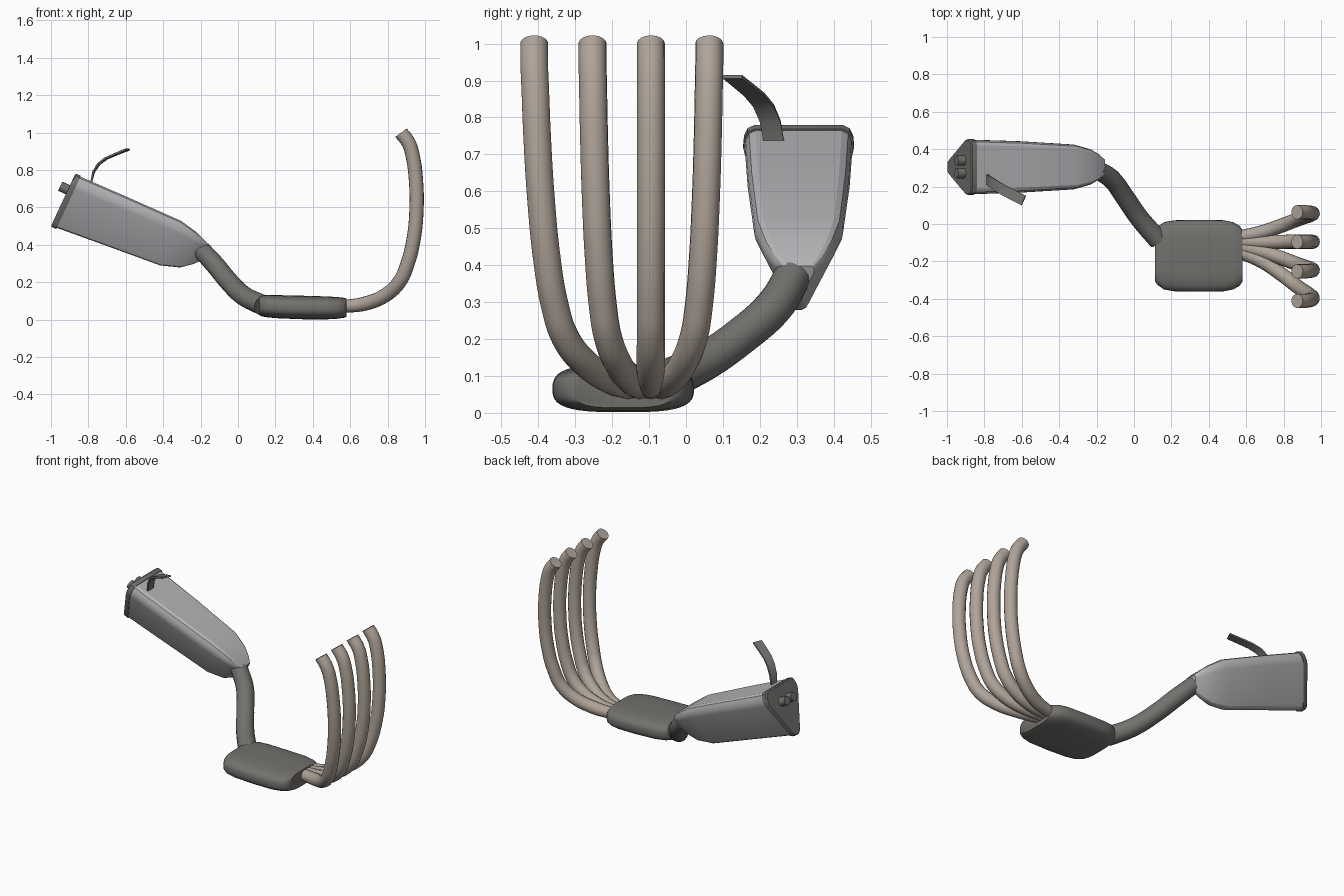
import bpy, bmesh, math
from mathutils import Vector

if "Cube" in bpy.data.objects:
    bpy.data.objects.remove(bpy.data.objects["Cube"])


def material(name, rgb):
    m = bpy.data.materials.new(name)
    m.diffuse_color = (*rgb, 1)
    m.use_nodes = True
    m.node_tree.nodes["Principled BSDF"].inputs["Base Color"].default_value = m.diffuse_color
    return m


SILVER = material("brushed silver", (0.46, 0.46, 0.48))
DARK = material("dark steel", (0.17, 0.165, 0.155))
WARM = material("warm steel", (0.43, 0.37, 0.32))


def finish(obj, mat, angle=35):
    obj.data.materials.clear()
    obj.data.materials.append(mat)
    bpy.ops.object.select_all(action='DESELECT')
    obj.select_set(True)
    bpy.context.view_layer.objects.active = obj
    bpy.ops.object.shade_smooth_by_angle(angle=math.radians(angle))


def loft(name, rings, mat, angle=35):
    """Skin a list of equal-sized point rings and cap both ends."""
    bm = bmesh.new()
    loops = [[bm.verts.new(p) for p in ring] for ring in rings]
    n = len(loops[0])
    for a, b in zip(loops, loops[1:]):
        for i in range(n):
            j = (i + 1) % n
            bm.faces.new((a[i], a[j], b[j], b[i]))
    bm.faces.new(loops[0])
    bm.faces.new(loops[-1])
    bmesh.ops.recalc_face_normals(bm, faces=bm.faces)
    me = bpy.data.meshes.new(name)
    bm.to_mesh(me)
    bm.free()
    obj = bpy.data.objects.new(name, me)
    bpy.context.collection.objects.link(obj)
    finish(obj, mat, angle)
    return obj


def tube(name, pts, radii, mat):
    """Round capped pipe along a smooth path."""
    cu = bpy.data.curves.new(name, 'CURVE')
    cu.dimensions = '3D'
    cu.bevel_depth = 1.0
    cu.bevel_resolution = 6
    cu.resolution_u = 6
    cu.use_fill_caps = True
    sp = cu.splines.new('BEZIER')
    sp.bezier_points.add(len(pts) - 1)
    for bp, p, r in zip(sp.bezier_points, pts, radii):
        bp.co = p
        bp.radius = r
        bp.handle_left_type = bp.handle_right_type = 'AUTO'
    obj = bpy.data.objects.new(name, cu)
    bpy.context.collection.objects.link(obj)
    bpy.ops.object.select_all(action='DESELECT')
    obj.select_set(True)
    bpy.context.view_layer.objects.active = obj
    bpy.ops.object.convert(target='MESH')
    obj = bpy.context.view_layer.objects.active
    finish(obj, mat, 50)


# Silencer frame: u runs along the body, w across it, v is sideways (y)
U, W, ORIGIN = Vector((0.907, 0, -0.42)), Vector((0.42, 0, 0.907)), Vector((-1.0, 0.305, 0.50))


def local(u, v, w):
    return ORIGIN + U * u + W * w + Vector((0, v, 0))


def shield(u, w0, w1, hw):
    """Rounded triangular section, wide at the top."""
    h = w1 - w0
    half = [(0.10, 0), (0.20, 0.025), (0.28, 0.09), (0.97, 0.75), (1.0, 0.82),
            (0.985, 0.90), (0.92, 0.97), (0.80, 1.0)]
    prof = half + [(-a, b) for a, b in reversed(half)]
    return [local(u, a * hw, w0 + b * h) for a, b in prof]


# Silencer body and its end cap
loft("silencer_body", [shield(0.025, 0.004, 0.306, 0.146), shield(0.30, 0.028, 0.313, 0.138),
                       shield(0.62, 0.055, 0.318, 0.120), shield(0.72, 0.09, 0.298, 0.095),
                       shield(0.775, 0.135, 0.278, 0.068), shield(0.81, 0.175, 0.262, 0.042)],
     SILVER, 25)
loft("silencer_end_cap", [shield(0.0, 0.004, 0.305, 0.145), shield(0.006, -0.002, 0.311, 0.150),
                          shield(0.032, -0.002, 0.311, 0.150)], DARK)

# Twin outlets
for side, v in (("left", 0.034), ("right", -0.034)):
    rings = [[local(u, v + 0.027 * math.cos(t), 0.215 + 0.027 * math.sin(t))
              for t in (k * math.tau / 20 for k in range(20))] for u in (-0.045, 0.01)]
    loft("outlet_" + side, rings, DARK)

# Curved mounting strap on top of the silencer
strap = [(-0.785, 0.238, 0.735), (-0.772, 0.228, 0.79), (-0.745, 0.21, 0.832),
         (-0.705, 0.185, 0.862), (-0.65, 0.156, 0.886), (-0.59, 0.126, 0.91)]
rings = []
for i, p in enumerate(strap):
    p = Vector(p)
    along = Vector(strap[min(i + 1, 5)]) - Vector(strap[max(i - 1, 0)])
    side = Vector((0.45 * i / 5, 1, 0)).normalized() * 0.028
    thick = along.cross(side).normalized() * 0.005
    rings.append([p + side + thick, p - side + thick, p - side - thick, p + side - thick])
loft("mounting_strap", rings, DARK)

# Link pipe between silencer and collector
tube("link_pipe", [(-0.195, 0.29, 0.372), (-0.12, 0.24, 0.29), (-0.05, 0.145, 0.205),
                   (0.03, 0.03, 0.128), (0.13, -0.085, 0.078)],
     [0.05, 0.052, 0.052, 0.053, 0.055], DARK)


# Collector box
def oval(x, hy, z0, z1):
    ring = []
    for k in range(40):
        c, s = math.cos(k * math.tau / 40), math.sin(k * math.tau / 40)
        ring.append((x, -0.17 + hy * math.copysign(abs(c) ** 0.6, c),
                     (z0 + z1) / 2 + (z1 - z0) / 2 * math.copysign(abs(s) ** 0.7, s)))
    return ring


loft("collector", [oval(0.112, 0.135, 0.025, 0.122), oval(0.125, 0.155, 0.018, 0.128),
                   oval(0.16, 0.18, 0.012, 0.132), oval(0.22, 0.19, 0.007, 0.131),
                   oval(0.35, 0.192, 0.002, 0.128), oval(0.48, 0.19, 0.002, 0.124),
                   oval(0.53, 0.18, 0.005, 0.121), oval(0.565, 0.16, 0.010, 0.117),
                   oval(0.58, 0.138, 0.014, 0.113)], DARK, 45)

# Four header pipes: shared side profile (x, z, sideways spread)
path = [(0.56, 0.07, 0.0), (0.68, 0.086, 0.18), (0.79, 0.132, 0.46), (0.865, 0.205, 0.68),
        (0.905, 0.295, 0.79), (0.937, 0.42, 0.87), (0.954, 0.58, 0.93), (0.951, 0.75, 0.97),
        (0.933, 0.88, 0.99), (0.912, 0.945, 1.0), (0.872, 1.0, 1.0)]
for i in range(4):
    y0, y1 = -0.150 + 0.027 * i, -0.411 + 0.158 * i
    tube("header_pipe_%d" % (i + 1), [(x, y0 + (y1 - y0) * f, z) for x, z, f in path],
         [0.034] + [0.038] * 10, WARM)
